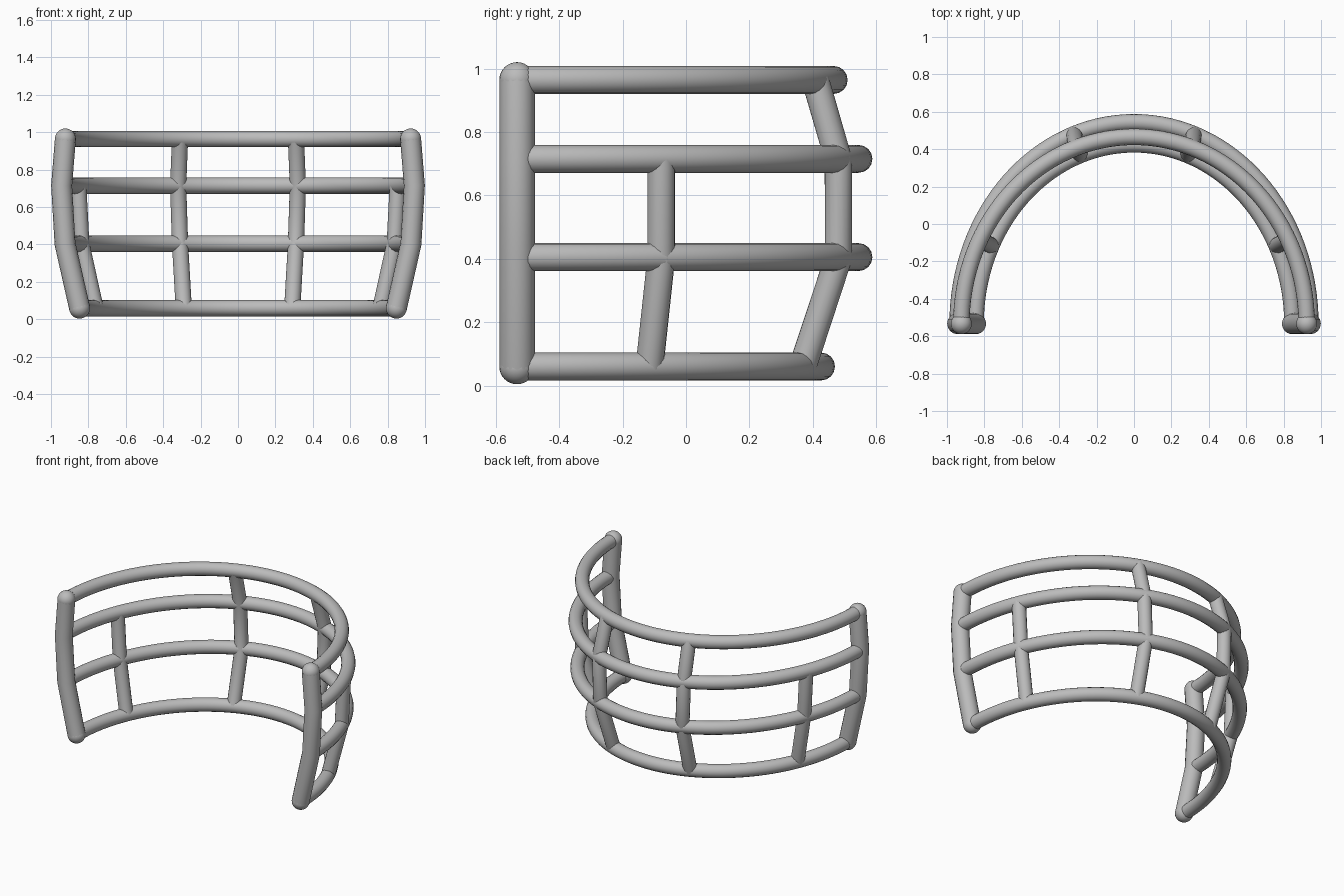
import bpy
import math
from mathutils import Vector

cube = bpy.data.objects.get("Cube")
if cube:
    bpy.data.objects.remove(cube, do_unlink=True)

# Single painted-metal material
grey = bpy.data.materials.new("grey_metal")
grey.use_nodes = True
colour = (0.5, 0.5, 0.5, 1)
grey.diffuse_color = colour
grey.node_tree.nodes["Principled BSDF"].inputs["Base Color"].default_value = colour

BACK = -0.533      # y of the posts, where every hoop ends
POST_R = 0.056
BAR_R = 0.044
# Hoop levels from bottom to top: height, half width, depth
LEVELS = [(0.06, 0.847, 0.959), (0.405, 0.925, 1.077),
          (0.715, 0.943, 1.077), (0.964, 0.923, 0.999)]


def finish(obj):
    bpy.ops.object.select_all(action="DESELECT")
    obj.select_set(True)
    bpy.context.view_layer.objects.active = obj


def tube(name, points, radius):
    """Round bar swept along a path of points."""
    curve = bpy.data.curves.new(name, "CURVE")
    curve.dimensions = "3D"
    curve.bevel_depth = radius
    curve.bevel_resolution = 6
    curve.use_fill_caps = True
    spline = curve.splines.new("POLY")
    spline.points.add(len(points) - 1)
    for p, co in zip(spline.points, points):
        p.co = (*co, 1)
    obj = bpy.data.objects.new(name, curve)
    bpy.context.collection.objects.link(obj)
    finish(obj)
    bpy.ops.object.convert(target="MESH")
    obj = bpy.context.object
    obj.data.materials.clear()
    obj.data.materials.append(grey)
    bpy.ops.object.shade_smooth_by_angle(angle=math.radians(40))
    return obj


def ball(name, centre, radius):
    bpy.ops.mesh.primitive_uv_sphere_add(segments=24, ring_count=16,
                                         radius=radius, location=centre)
    obj = bpy.context.object
    obj.name = name
    obj.data.materials.append(grey)
    bpy.ops.object.shade_smooth()


def at_x(level, x):
    """Point on a hoop at a given x."""
    z, a, b = level
    return Vector((x, BACK + b * math.sqrt(1 - (x / a) ** 2), z))


def at_y(level, y, side):
    """Point on a hoop at a given y."""
    z, a, b = level
    return Vector((side * a * math.sqrt(1 - ((y - BACK) / b) ** 2), y, z))


# Horizontal half-ellipse hoops
for name, (z, a, b) in zip(("bottom", "lower", "upper", "top"), LEVELS):
    angles = [math.pi * i / 64 for i in range(65)]
    tube(name + "_hoop", [(a * math.cos(t), BACK + b * math.sin(t), z)
                          for t in angles], BAR_R)

for side, label in ((1, "left"), (-1, "right")):
    # End post with rounded tips
    post = [(side * a, BACK, z) for z, a, b in LEVELS]
    tube(label + "_post", post, POST_R)
    ball(label + "_post_foot", post[0], POST_R)
    ball(label + "_post_tip", post[-1], POST_R)

    # Centre upright crossing all four hoops
    xs = (0.29, 0.31, 0.32, 0.31)
    tube(label + "_centre_upright",
         [at_x(lv, side * x) for lv, x in zip(LEVELS, xs)], BAR_R)

    # Short side upright ending at the upper hoop
    ys = (-0.115, -0.078, -0.078)
    tube(label + "_side_upright",
         [at_y(lv, y, side) for lv, y in zip(LEVELS, ys)], BAR_R)
